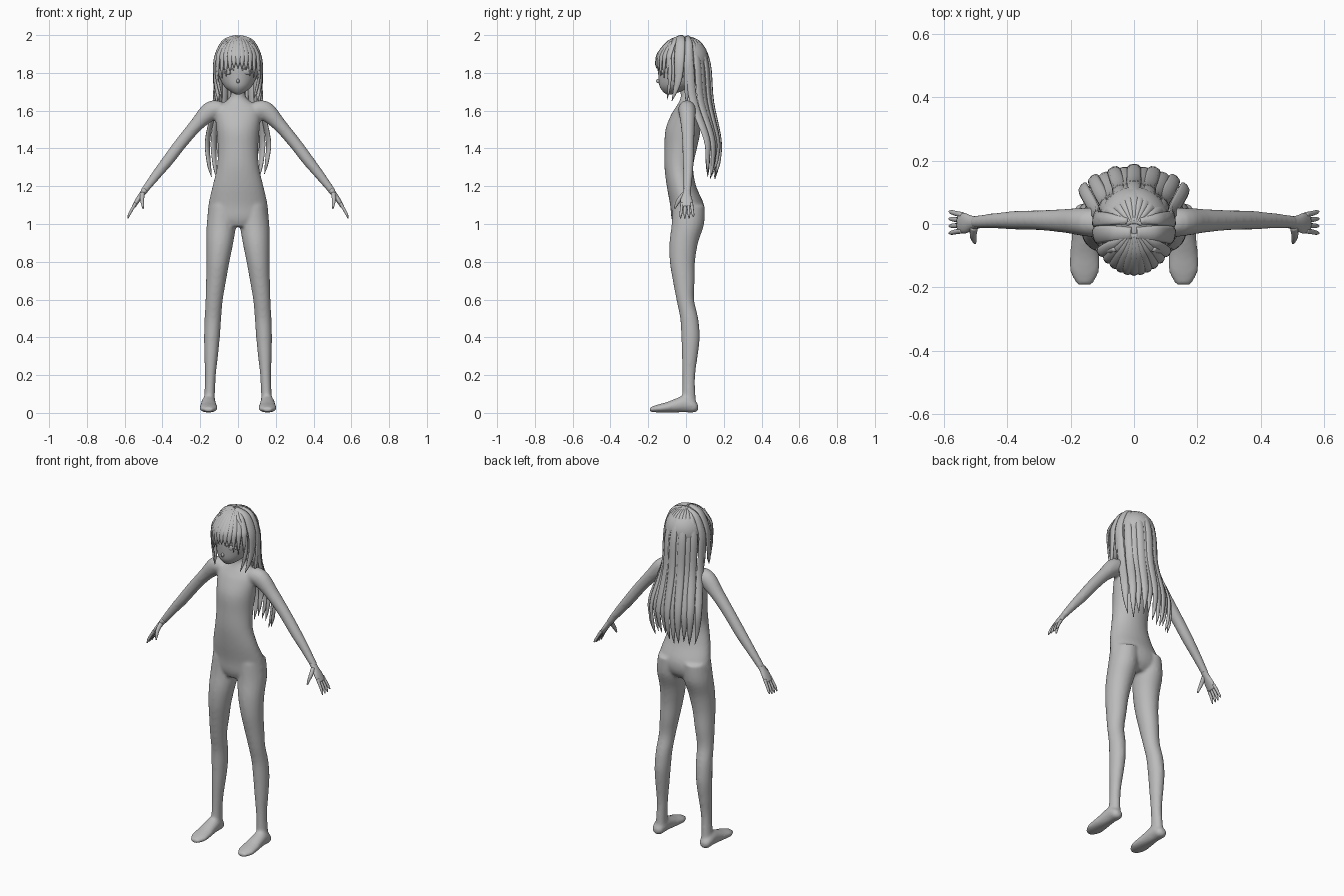
import bpy, bmesh, math, random
from mathutils import Vector, Matrix

random.seed(4)
grey = bpy.data.materials.new("plain grey")
grey.diffuse_color = (0.5, 0.5, 0.5, 1)


def finish(bm, name):
    bmesh.ops.recalc_face_normals(bm, faces=bm.faces)
    me = bpy.data.meshes.new(name)
    bm.to_mesh(me)
    bm.free()
    me.materials.append(grey)
    for p in me.polygons:
        p.use_smooth = True
    ob = bpy.data.objects.new(name, me)
    bpy.context.collection.objects.link(ob)
    return ob


def smooth_rows(rows, n=4):
    """Catmull-Rom interpolation of rows of numbers."""
    out = []
    for i in range(len(rows) - 1):
        p0, p1, p2 = rows[max(i - 1, 0)], rows[i], rows[i + 1]
        p3 = rows[min(i + 2, len(rows) - 1)]
        for k in range(n):
            t = k / n
            out.append([0.5 * (2 * b + (c - a) * t + (2 * a - 5 * b + 4 * c - d) * t * t
                        + (3 * b - a - 3 * c + d) * t ** 3)
                        for a, b, c, d in zip(p0, p1, p2, p3)])
    return out + [list(rows[-1])]


def skin(bm, rings, n=20):
    """Closed skin over elliptical rings (centre, axis a, axis b)."""
    loops = []
    for c, a, b in rings:
        loops.append([bm.verts.new(c + a * math.cos(2 * math.pi * i / n)
                      + b * math.sin(2 * math.pi * i / n)) for i in range(n)])
    for l0, l1 in zip(loops, loops[1:]):
        for i in range(n):
            bm.faces.new((l0[i], l0[(i + 1) % n], l1[(i + 1) % n], l1[i]))
    bm.faces.new(loops[0])
    bm.faces.new(loops[-1])


def stack(bm, rows, n=28):
    """Rows: z, x, y, rx, ry."""
    skin(bm, [(Vector((x, y, z)), Vector((max(rx, .002), 0, 0)), Vector((0, max(ry, .002), 0)))
              for z, x, y, rx, ry in smooth_rows(rows)], n)


def tube(bm, rows, n=14, steps=4):
    """Rows: x, y, z, half width along y, half thickness."""
    rows = smooth_rows(rows, steps)
    rings = []
    for i, r in enumerate(rows):
        d = Vector(rows[min(i + 1, len(rows) - 1)][:3]) - Vector(rows[max(i - 1, 0)][:3])
        b = d.cross(Vector((0, 1, 0))).normalized()
        a = b.cross(d).normalized()
        rings.append((Vector(r[:3]), a * r[3], b * r[4]))
    skin(bm, rings, n)


def lock(bm, rows, thick=.009):
    """Flattened tapering hair strand. Rows: x, y, z, half width."""
    rows = smooth_rows(rows, 5)
    rings = []
    for i, r in enumerate(rows):
        c = Vector(r[:3])
        d = Vector(rows[min(i + 1, len(rows) - 1)][:3]) - Vector(rows[max(i - 1, 0)][:3])
        out = c - Vector((0, -.01, min(c.z, 1.86)))
        a = d.cross(out).normalized()
        b = a.cross(d).normalized()
        w = max(r[3], .0015)
        rings.append((c, a * w, b * min(thick, w)))
    skin(bm, rings, 8)


def ball(bm, loc, scale, turn=0):
    m = Matrix.Translation(loc) @ Matrix.Rotation(turn, 4, 'Z') @ Matrix.Diagonal((*scale, 1))
    bmesh.ops.create_uvsphere(bm, u_segments=24, v_segments=14, radius=1, matrix=m)


# Mannequin body: torso, legs, feet and arms, fused by a remesh
bm = bmesh.new()
stack(bm, [(1.74, 0, .005, .04, .042), (1.68, 0, .012, .04, .04), (1.65, 0, .01, .065, .045),
           (1.62, 0, .003, .115, .056), (1.58, 0, -.008, .12, .07), (1.5, 0, -.016, .114, .093),
           (1.4, 0, -.028, .107, .086), (1.3, 0, -.038, .112, .076), (1.2, 0, -.024, .135, .078),
           (1.1, 0, .006, .157, .09), (1.03, 0, .008, .155, .085), (.985, 0, 0, .09, .06)])
for s in (1, -1):
    stack(bm, [(1.1, s * .083, .014, .07, .085), (1.0, s * .088, .01, .078, .086),
               (.9, s * .096, -.012, .071, .076), (.8, s * .106, -.019, .061, .067),
               (.7, s * .116, -.012, .053, .058), (.6, s * .126, -.004, .046, .047),
               (.5, s * .133, .017, .044, .048), (.4, s * .138, .024, .042, .049),
               (.3, s * .142, .02, .036, .042), (.2, s * .146, .015, .029, .034),
               (.1, s * .15, .015, .028, .035), (.03, s * .152, .015, .032, .042)], 20)
    # foot rings run along y: y, z, half width, half height
    foot = smooth_rows([(.064, .03, .018, .016), (.045, .034, .034, .032), (0, .048, .038, .046),
                        (-.05, .04, .042, .038), (-.1, .03, .047, .028),
                        (-.15, .023, .047, .021), (-.192, .018, .024, .012)])
    skin(bm, [(Vector((s * .156, y, z)), Vector((w, 0, 0)), Vector((0, 0, h)))
              for y, z, w, h in foot])
    tube(bm, [(s * .09, .003, 1.605, .045, .045), (s * .145, .006, 1.598, .046, .052),
              (s * .22, .01, 1.525, .038, .037), (s * .3, .012, 1.43, .032, .033),
              (s * .37, .012, 1.338, .03, .031), (s * .44, .01, 1.25, .025, .025),
              (s * .505, .006, 1.165, .021, .018)], 18)
body = finish(bm, "body")
rm = body.modifiers.new("fuse", 'REMESH')
rm.mode, rm.voxel_size, rm.use_smooth_shade = 'VOXEL', .008, True
sm = body.modifiers.new("soften", 'SMOOTH')
sm.factor, sm.iterations = .5, 8

# Hands: palm, four fingers and thumb
for s, side in ((1, "left"), (-1, "right")):
    bm = bmesh.new()
    tube(bm, [(s * .49, .006, 1.182, .02, .017), (s * .51, .004, 1.157, .022, .015),
              (s * .532, .002, 1.125, .032, .013), (s * .552, .004, 1.092, .03, .01)])
    for i in range(4):
        y = -.021 + .0165 * i
        tip = (.03, .03, .031, .04)[i]
        tube(bm, [(s * .542, y, 1.11, .009, .009), (s * .56, y * 1.15, 1.08, .008, .008),
                  (s * .575, y * 1.3, 1.052, .007, .007),
                  (s * .583, y * 1.4, 1.0 + tip, .003, .003)], 10)
    tube(bm, [(s * .505, -.008, 1.16, .014, .013), (s * .508, -.035, 1.13, .012, .011),
              (s * .505, -.05, 1.105, .009, .008), (s * .502, -.06, 1.082, .004, .004)], 10)
    finish(bm, side + "_hand")

# Head with nose and ears
bm = bmesh.new()
stack(bm, [(1.686, 0, -.09, .01, .012), (1.7, 0, -.075, .038, .046), (1.73, 0, -.047, .074, .093),
           (1.78, 0, -.022, .099, .124), (1.84, 0, -.018, .107, .13), (1.9, 0, -.014, .104, .122),
           (1.95, 0, -.01, .082, .098), (1.98, 0, -.005, .043, .053), (1.988, 0, 0, .006, .008)], 36)
ball(bm, (0, -.143, 1.757), (.008, .015, .012))
for s in (1, -1):
    ball(bm, (s * .104, .005, 1.8), (.012, .022, .034))
finish(bm, "head")

# Eyes and upper lashes
for s, side in ((1, "left"), (-1, "right")):
    bm = bmesh.new()
    ball(bm, (s * .05, -.13, 1.808), (.027, .007, .017), s * .38)
    finish(bm, side + "_eye")
    bm = bmesh.new()
    lock(bm, [(s * .022, -.145, 1.814, .002), (s * .04, -.142, 1.827, .004),
              (s * .06, -.133, 1.829, .005), (s * .083, -.113, 1.815, .002)], .004)
    finish(bm, side + "_lashes")

# Hair cap, open over the face
bm = bmesh.new()
ball(bm, (0, -.006, 1.868), (.116, .126, .125))
bmesh.ops.delete(bm, geom=[f for f in bm.faces if f.calc_center_median().y < -.03
                           and f.calc_center_median().z < 1.9], context='FACES')
cap = finish(bm, "hair_cap")

# Long back hair
bm = bmesh.new()
for i in range(11):
    t = i / 5 - 1
    k = 1 - t * t
    j = random.uniform(-.025, .03)
    o = .007 * (i % 2)
    lock(bm, [(.015 * t, 0, 1.99, .006), (.082 * t, .015 + .06 * k, 1.955, .015),
              (.119 * t, .02 + .095 * k + o, 1.85, .022),
              (.122 * t, .04 + .092 * k + o, 1.65, .023),
              (.16 * t, .11 + .062 * k + o, 1.45, .021),
              (.155 * t, .115 + .053 * k + o, 1.34 + j, .013),
              (.14 * t, .115 + .04 * k, 1.26 + j, .001)])
finish(bm, "back_hair")

# Fringe fanning forward from the crown
bm = bmesh.new()
for i in range(11):
    t = i / 5 - 1
    q = t * t
    end = 1.815 - .05 * q + random.uniform(-.02, .015)
    lock(bm, [(.015 * t, -.03, 1.992, .006), (.065 * t, -.092 + .03 * q, 1.965, .014),
              (.1 * t, -.144 + .058 * q, 1.905, .018),
              (.107 * t, -.156 + .063 * q, 1.862, .013),
              (.105 * t, -.155 + .06 * q, end, .001)], .007)
finish(bm, "fringe")

# Wide side locks and thin face-framing strands
for s, side in ((1, "left"), (-1, "right")):
    bm = bmesh.new()
    lock(bm, [(s * .008, -.03, 1.992, .02), (s * .075, -.03, 1.967, .026),
              (s * .117, -.035, 1.88, .028), (s * .121, -.04, 1.78, .022),
              (s * .112, -.055, 1.71, .014), (s * .1, -.075, 1.65, .001)])
    lock(bm, [(s * .02, .01, 1.99, .01), (s * .08, .015, 1.96, .02), (s * .119, .015, 1.86, .025),
              (s * .12, .01, 1.74, .02), (s * .11, .0, 1.63, .001)])
    lock(bm, [(s * .06, -.08, 1.965, .008), (s * .103, -.088, 1.89, .014),
              (s * .113, -.085, 1.8, .012), (s * .1, -.09, 1.72, .009),
              (s * .083, -.1, 1.66, .001)], .006)
    finish(bm, side + "_side_hair")
